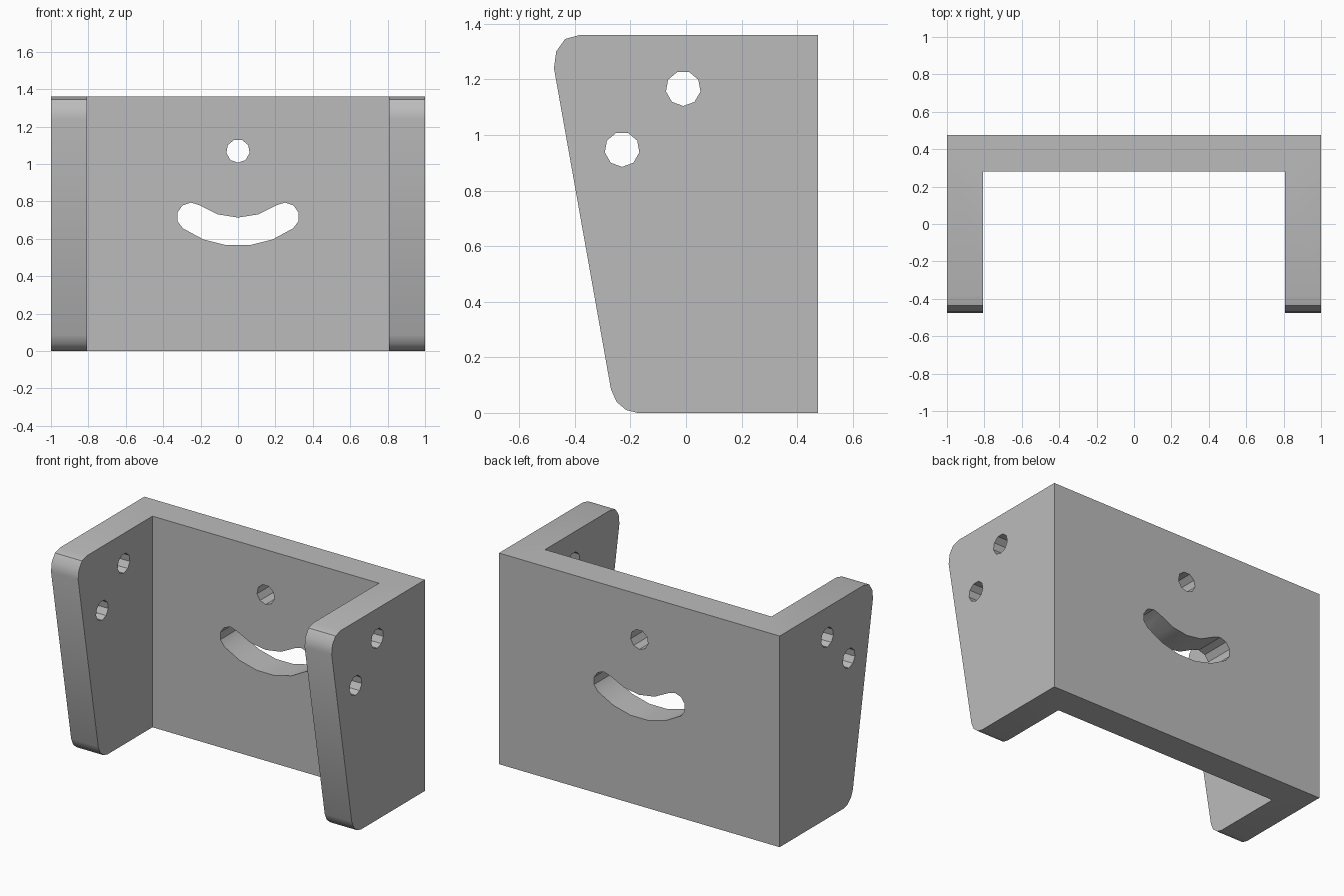
import bpy
from math import sin, cos, pi, radians
from mathutils import Vector

cube = bpy.data.objects.get("Cube")
if cube:
    bpy.data.objects.remove(cube, do_unlink=True)

THICK = 0.193
HEIGHT = 1.36
DEPTH = 0.475   # half depth

steel = bpy.data.materials.new("plain grey")
steel.use_nodes = True
grey = (0.5, 0.5, 0.5, 1)
steel.diffuse_color = grey
steel.node_tree.nodes["Principled BSDF"].inputs["Base Color"].default_value = grey


def prism(name, outline, axis, lo, hi):
    """Extrude a 2D outline along x (outline is y, z) or y (outline is x, z)."""
    def place(p, d):
        return (d, p[0], p[1]) if axis == "x" else (p[0], d, p[1])
    n = len(outline)
    verts = [place(p, d) for d in (lo, hi) for p in outline]
    faces = [list(range(n))[::-1], list(range(n, 2 * n))]
    faces += [[i, (i + 1) % n, n + (i + 1) % n, n + i] for i in range(n)]
    # keep normals outward for either axis and winding
    area = sum(outline[i - 1][0] * outline[i][1] - outline[i][0] * outline[i - 1][1] for i in range(n))
    if (area > 0) != (axis == "x"):
        faces = [f[::-1] for f in faces]
    mesh = bpy.data.meshes.new(name)
    mesh.from_pydata(verts, [], faces)
    mesh.materials.append(steel)
    obj = bpy.data.objects.new(name, mesh)
    bpy.context.collection.objects.link(obj)
    return obj


def arc(cx, cz, r, start, end, steps):
    angles = [radians(start + (end - start) * i / steps) for i in range(steps + 1)]
    return [(cx + r * cos(a), cz + r * sin(a)) for a in angles]


def hole(cx, cz):
    return arc(cx, cz, 0.063, -90, 270, 9)[:-1]


# Bracket block with the side outline, rounded at both front corners
side_outline = [
    (DEPTH, 0), (DEPTH, HEIGHT),
    (-0.38, HEIGHT), (-0.435, 1.345), (-0.467, 1.30), (-DEPTH, 1.24),
    (-0.27, 0.085), (-0.25, 0.04), (-0.215, 0.01), (-0.175, 0),
]
bracket = prism("bracket", side_outline, "x", -1, 1)

# Open space between the two side plates
inner = 1 - THICK
space = [(-inner, -1), (inner, -1), (inner, 2), (-inner, 2)]
cutters = [prism("space_cutter", space, "y", -1, DEPTH - THICK)]

# Round holes through both side plates, and one through the back plate
for y, z in ((-0.01, 1.167), (-0.23, 0.948)):
    cutters.append(prism("side_hole_cutter", hole(y, z), "x", -2, 2))
pivot = 1.07
cutters.append(prism("back_hole_cutter", hole(0, pivot), "y", -2, 2))

# Curved slot centred on the back hole
mid, half, sweep = 0.432, 0.076, 35.5
ex, ez = mid * sin(radians(sweep)), pivot - mid * cos(radians(sweep))
slot = arc(0, pivot, mid + half, -90 - sweep, -90 + sweep, 5)
slot += arc(ex, ez, half, -90 + sweep, 90 + sweep, 5)[1:-1]
slot += arc(0, pivot, mid - half, -90 + sweep, -90 - sweep, 4)
slot += arc(-ex, ez, half, 90 - sweep, 270 - sweep, 5)[1:-1]
cutters.append(prism("slot_cutter", slot, "y", -2, 2))

# Cut everything out of the block
for c in cutters:
    c.hide_render = True
    mod = bracket.modifiers.new(c.name, "BOOLEAN")
    mod.operation = "DIFFERENCE"
    mod.solver = "EXACT"
    mod.object = c

bpy.ops.object.select_all(action="DESELECT")
bracket.select_set(True)
bpy.context.view_layer.objects.active = bracket
for mod in list(bracket.modifiers):
    bpy.ops.object.modifier_apply(modifier=mod.name)
for c in cutters:
    bpy.data.objects.remove(c, do_unlink=True)
bpy.ops.object.shade_smooth_by_angle(angle=radians(30))
